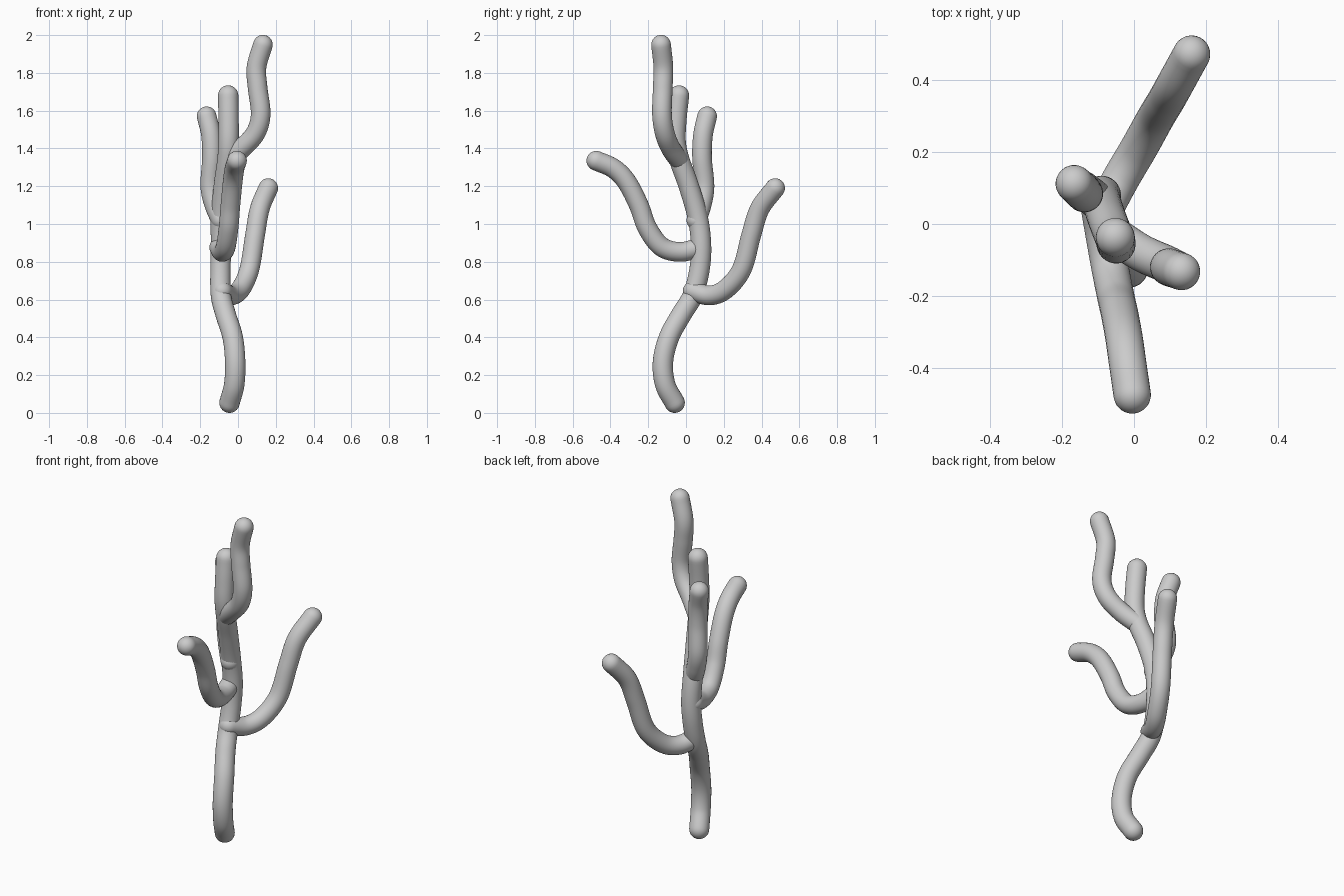
import bpy, bmesh, math
from mathutils import Vector

if "Cube" in bpy.data.objects:
    bpy.data.objects.remove(bpy.data.objects["Cube"])

SIDES, STEPS, CAP = 28, 8, 7


def smooth_path(pts):
    """Catmull-Rom samples through the control points."""
    p = [Vector(q) for q in pts]
    p = [2 * p[0] - p[1]] + p + [2 * p[-1] - p[-2]]
    out = []
    for a, b, c, d in zip(p, p[1:], p[2:], p[3:]):
        for i in range(STEPS):
            t = i / STEPS
            out.append(0.5 * (2 * b + (c - a) * t + (2 * a - 5 * b + 4 * c - d) * t ** 2
                              + (3 * b - a - 3 * c + d) * t ** 3))
    return out + [p[-2]]


def tube(name, pts, r):
    """Round tube along a smooth path with hemispherical ends."""
    path = smooth_path(pts)
    n = len(path)
    tans = [(path[min(i + 1, n - 1)] - path[max(i - 1, 0)]).normalized() for i in range(n)]
    angles = [math.pi / 2 * k / CAP for k in range(1, CAP)]
    rings = [(path[0] - tans[0] * r * math.sin(a), tans[0], r * math.cos(a)) for a in reversed(angles)]
    rings += [(c, t, r) for c, t in zip(path, tans)]
    rings += [(path[-1] + tans[-1] * r * math.sin(a), tans[-1], r * math.cos(a)) for a in angles]

    bm = bmesh.new()
    u = tans[0].orthogonal().normalized()
    loops, prev = [], tans[0]
    for c, t, rad in rings:
        u = prev.rotation_difference(t) @ u
        u = (u - t * u.dot(t)).normalized()
        v, prev = t.cross(u), t
        loops.append([bm.verts.new(c + rad * (u * math.cos(a) + v * math.sin(a)))
                      for a in (2 * math.pi * k / SIDES for k in range(SIDES))])
    for a, b in zip(loops, loops[1:]):
        for k in range(SIDES):
            j = (k + 1) % SIDES
            bm.faces.new((a[k], a[j], b[j], b[k]))
    for loop, tip in ((loops[0], path[0] - tans[0] * r), (loops[-1], path[-1] + tans[-1] * r)):
        pole = bm.verts.new(tip)
        for k in range(SIDES):
            bm.faces.new((loop[k], loop[(k + 1) % SIDES], pole))
    bmesh.ops.recalc_face_normals(bm, faces=bm.faces)
    for f in bm.faces:
        f.smooth = True
    me = bpy.data.meshes.new(name)
    bm.to_mesh(me)
    bm.free()
    bpy.context.collection.objects.link(bpy.data.objects.new(name, me))


# Wavy main stem
tube("trunk", [(-0.045, -0.06, 0.054), (-0.02, -0.11, 0.15), (-0.015, -0.122, 0.27),
               (-0.028, -0.09, 0.4), (-0.065, -0.025, 0.52), (-0.09, 0.035, 0.62),
               (-0.093, 0.07, 0.75), (-0.09, 0.08, 0.88), (-0.09, 0.063, 1.03),
               (-0.075, 0.015, 1.2), (-0.056, -0.035, 1.34), (-0.05, -0.055, 1.44),
               (-0.05, -0.05, 1.56), (-0.052, -0.037, 1.68)], 0.054)

# Low branch to the back
tube("back_branch", [(-0.085, 0.035, 0.645), (-0.037, 0.125, 0.622), (0.013, 0.21, 0.655),
                     (0.06, 0.295, 0.76), (0.09, 0.345, 0.94), (0.115, 0.39, 1.08),
                     (0.16, 0.472, 1.19)], 0.052)

# Mid branch to the front
tube("front_branch", [(-0.1, 0.07, 0.875), (-0.083, -0.03, 0.852), (-0.065, -0.13, 0.88),
                      (-0.05, -0.205, 0.98), (-0.04, -0.25, 1.1), (-0.028, -0.315, 1.225),
                      (-0.018, -0.385, 1.295), (-0.005, -0.475, 1.335)], 0.052)

# Short upright branch on the left
tube("left_branch", [(-0.09, 0.055, 1.02), (-0.125, 0.082, 1.1), (-0.147, 0.098, 1.2),
                     (-0.138, 0.085, 1.35), (-0.143, 0.09, 1.47), (-0.166, 0.112, 1.57)], 0.052)

# Tallest branch on the right
tube("top_branch", [(-0.058, -0.03, 1.33), (0.02, -0.08, 1.4), (0.092, -0.112, 1.48),
                    (0.12, -0.127, 1.58), (0.104, -0.123, 1.72), (0.098, -0.12, 1.83),
                    (0.132, -0.132, 1.949)], 0.052)
